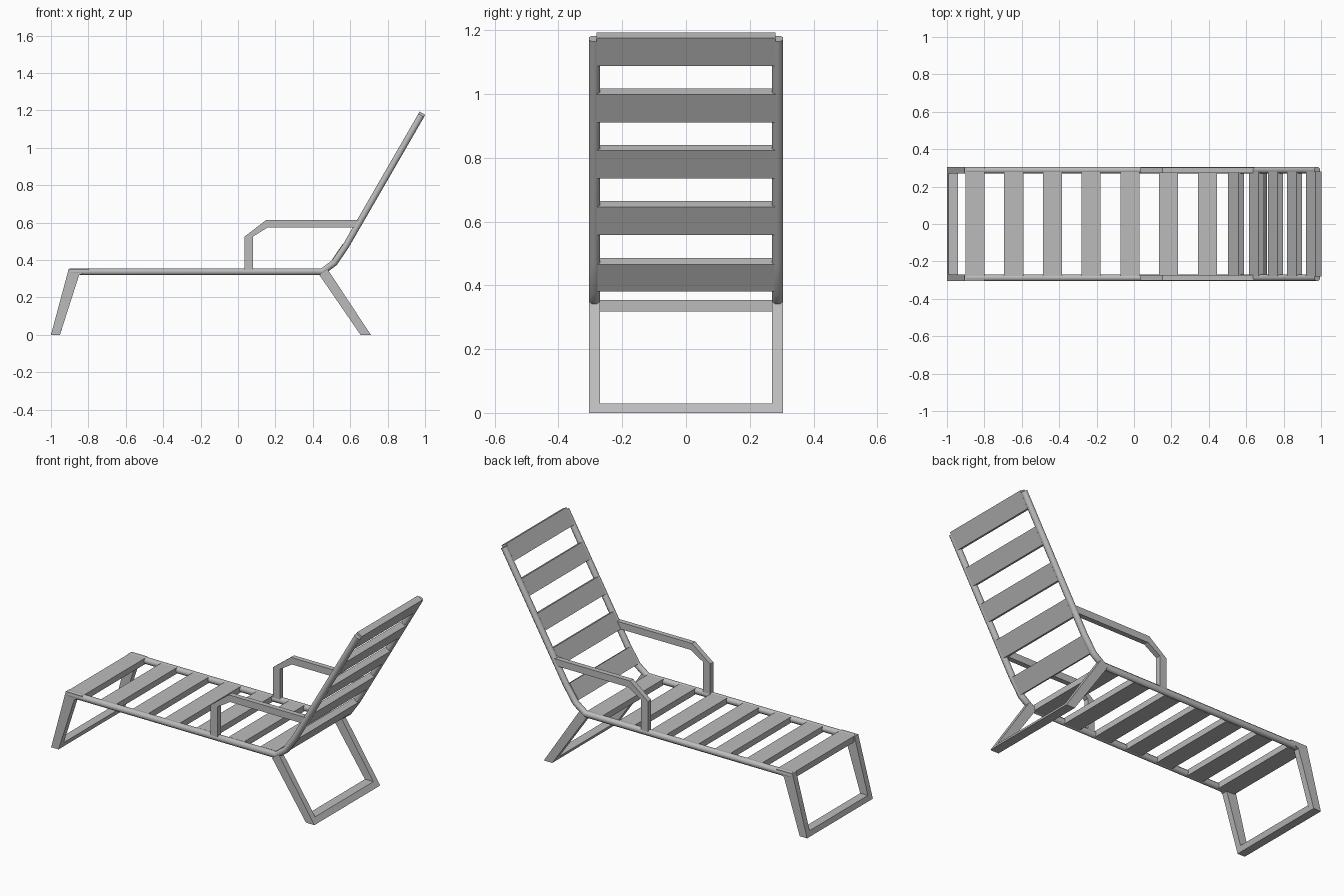
import bpy, bmesh, math
from mathutils import Vector

cube = bpy.data.objects.get("Cube")
if cube:
    bpy.data.objects.remove(cube, do_unlink=True)

GREY = (0.5, 0.5, 0.5, 1)
mat = bpy.data.materials.new("light grey")
mat.use_nodes = True
mat.diffuse_color = GREY
mat.node_tree.nodes["Principled BSDF"].inputs["Base Color"].default_value = GREY

OUT, INN = 0.305, 0.27      # outer and inner faces of the side frame
TUBE = 0.035                # tube and slat thickness


def finish(name, bm):
    bmesh.ops.recalc_face_normals(bm, faces=bm.faces)
    mesh = bpy.data.meshes.new(name)
    bm.to_mesh(mesh)
    bm.free()
    mesh.materials.append(mat)
    obj = bpy.data.objects.new(name, mesh)
    bpy.context.collection.objects.link(obj)
    return obj


def extrude(name, profile, y0, y1):
    """Side profile (x, z) extruded from y0 to y1."""
    bm = bmesh.new()
    face = bm.faces.new([bm.verts.new((x, y0, z)) for x, z in profile])
    new = bmesh.ops.extrude_face_region(bm, geom=[face])["geom"]
    bmesh.ops.translate(bm, vec=(0, y1 - y0, 0),
                        verts=[v for v in new if isinstance(v, bmesh.types.BMVert)])
    return finish(name, bm)


def sweep(name, path, y, radius, sides=8):
    """Mitred round tube along an (x, z) path."""
    bm = bmesh.new()
    pts = [Vector(p) for p in path]
    rings = []
    for i, p in enumerate(pts):
        a = (p - pts[i - 1]).normalized() if i else None
        b = (pts[i + 1] - p).normalized() if i < len(pts) - 1 else None
        a, b = a or b, b or a
        t = (a + b).normalized()
        n = Vector((-t.y, t.x)) / t.dot(a)
        ring = []
        for k in range(sides):
            ang = 2 * math.pi * (k + 0.5) / sides
            q = p + n * radius * math.sin(ang)
            ring.append(bm.verts.new((q.x, y + radius * math.cos(ang), q.y)))
        rings.append(ring)
    for r, s in zip(rings, rings[1:]):
        for k in range(sides):
            j = (k + 1) % sides
            bm.faces.new((r[k], r[j], s[j], s[k]))
    bm.faces.new(rings[0])
    bm.faces.new(rings[-1])
    return finish(name, bm)


def slat(name, x, z, angle, length=0.102):
    """Cross board centred on (x, z), tilted by angle in the side plane."""
    d = Vector((math.cos(angle), math.sin(angle))) * length / 2
    n = Vector((-d.y, d.x)).normalized() * TUBE / 2
    c = Vector((x, z))
    return extrude(name, [c - d - n, c + d - n, c + d + n, c - d + n], -0.28, 0.28)


# Side profiles
rail_path = [(-0.895, 0.337), (0.45, 0.337), (0.515, 0.385), (0.577, 0.476), (0.98, 1.174)]
front_leg = [(-1, 0), (-0.952, 0), (-0.85, 0.318), (-0.8, 0.345), (-0.8, 0.353), (-0.905, 0.353)]
back_leg = [(0.655, 0), (0.71, 0), (0.478, 0.352), (0.435, 0.32)]
arm = [(0.035, 0.335), (0.08, 0.335), (0.08, 0.525), (0.16, 0.575), (0.635, 0.575),
       (0.655, 0.615), (0.152, 0.615), (0.035, 0.525)]

# Side frames, legs and armrests, mirrored left and right
for side, s in (("left", 1), ("right", -1)):
    rail = sweep(f"{side}_rail", rail_path, s * (OUT + INN) / 2,
                 TUBE / 2 / math.cos(math.pi / 8))
    bpy.ops.object.select_all(action="DESELECT")
    rail.select_set(True)
    bpy.context.view_layer.objects.active = rail
    bpy.ops.object.shade_smooth_by_angle(angle=math.radians(50))
    extrude(f"{side}_foot_leg", front_leg, s * INN, s * OUT)
    extrude(f"{side}_head_leg", back_leg, s * INN, s * OUT)
    extrude(f"{side}_armrest", arm, s * 0.273, s * 0.303)

# Ground bars joining each pair of legs
extrude("foot_ground_bar", [(-1, 0), (-0.952, 0), (-0.942, 0.03), (-0.992, 0.03)], -INN, INN)
extrude("head_ground_bar", [(0.655, 0), (0.71, 0), (0.69, 0.03), (0.635, 0.03)], -INN, INN)

# Seat slats
for i in range(7):
    slat(f"seat_slat_{i + 1}", -0.85 + 0.207 * i, 0.336, 0)

# Backrest slats; the lowest follows the bend
slat("back_slat_1", 0.545, 0.433, math.radians(56))
for i in range(4):
    z = 0.611 + 0.1765 * i
    slat(f"back_slat_{i + 2}", 0.577 + (z - 0.476) / math.sqrt(3), z, math.radians(60))
